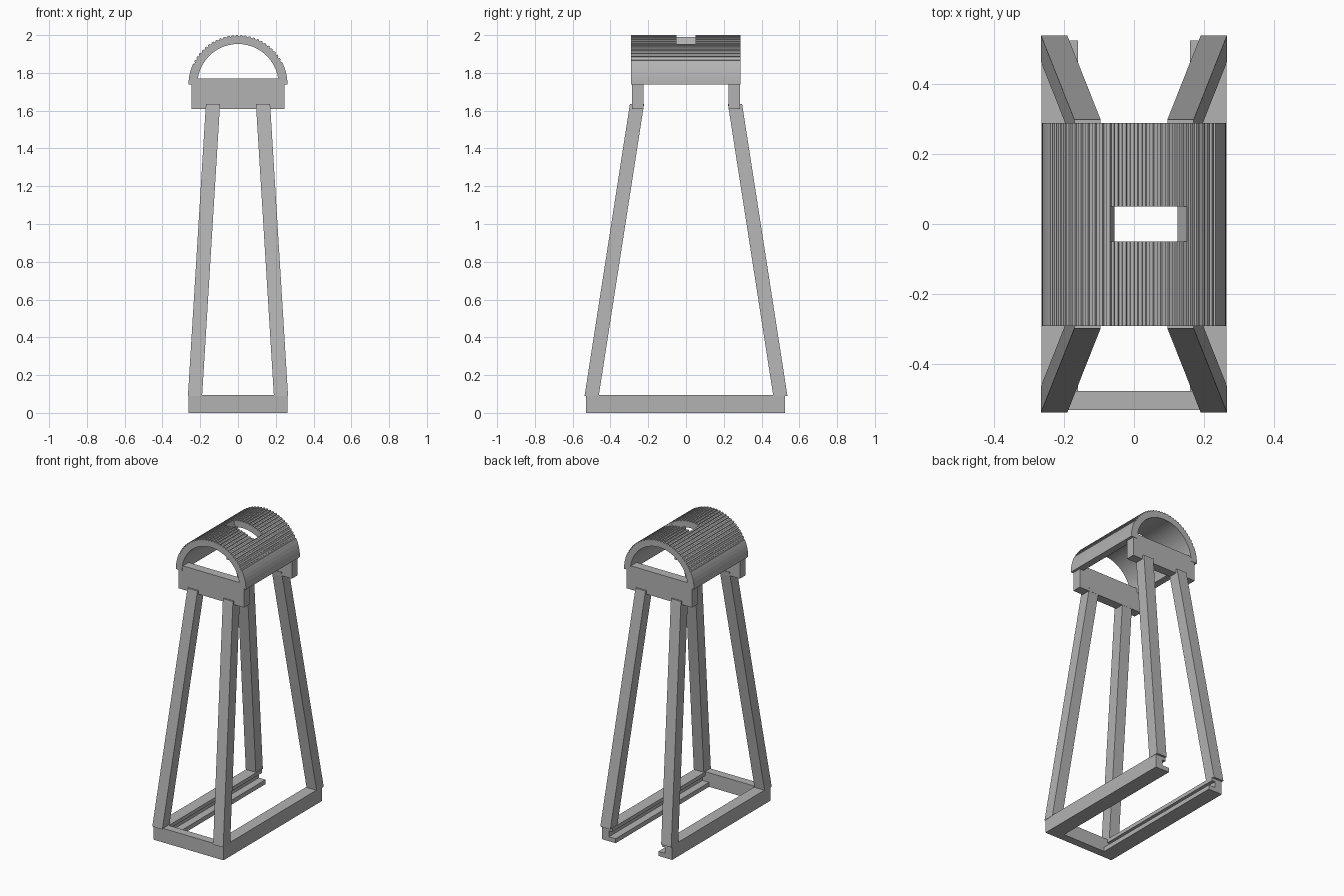
import bpy, bmesh
from math import sin, cos, radians

cube = bpy.data.objects.get("Cube")
if cube:
    bpy.data.objects.remove(cube, do_unlink=True)

grey = bpy.data.materials.new("plain grey")
grey.use_nodes = True
grey.diffuse_color = (0.45, 0.45, 0.45, 1)
grey.node_tree.nodes["Principled BSDF"].inputs["Base Color"].default_value = grey.diffuse_color


def loft(name, start, end):
    """Closed solid between two matching loops of points."""
    bm = bmesh.new()
    a = [bm.verts.new(p) for p in start]
    b = [bm.verts.new(p) for p in end]
    bm.faces.new(a)
    bm.faces.new(b)
    for i in range(len(a)):
        j = (i + 1) % len(a)
        bm.faces.new((a[i], a[j], b[j], b[i]))
    bmesh.ops.recalc_face_normals(bm, faces=bm.faces)
    mesh = bpy.data.meshes.new(name)
    bm.to_mesh(mesh)
    bm.free()
    mesh.materials.append(grey)
    obj = bpy.data.objects.new(name, mesh)
    bpy.context.collection.objects.link(obj)
    return obj


def extrude_y(name, profile, y0, y1):
    return loft(name, [(x, y0, z) for x, z in profile], [(x, y1, z) for x, z in profile])


def rect(x0, x1, z0, z1):
    return [(x0, z0), (x1, z0), (x1, z1), (x0, z1)]


# Ribbed half-round roof
AXIS_Z, RIB, VALLEY, INNER = 1.738, 0.262, 0.256, 0.215


def polar(r, deg):
    return (r * cos(radians(deg)), AXIS_Z + r * sin(radians(deg)))


outer = [polar(RIB, d) for d in range(0, 25, 5)]
for d in range(25, 155, 5):
    outer += [polar(RIB, d), polar(RIB, d + 2.3), polar(VALLEY, d + 2.7), polar(VALLEY, d + 4.6)]
outer += [polar(RIB, d) for d in range(155, 181, 5)]
inner = [polar(INNER, d) for d in range(180, -1, -5)]
roof = extrude_y("roof", outer + inner, -0.29, 0.288)

# Radial slot through the roof
arc = range(55, 106, 5)
wedge = [polar(0.3, d) for d in arc] + [polar(0.18, d) for d in reversed(arc)]
cutter = extrude_y("slot_cutter", wedge, -0.05, 0.05)
cutter.hide_render = True
cut = roof.modifiers.new("slot", 'BOOLEAN')
cut.operation = 'DIFFERENCE'
cut.solver = 'EXACT'
cut.object = cutter
bpy.context.view_layer.update()
cut_mesh = bpy.data.meshes.new_from_object(roof.evaluated_get(bpy.context.evaluated_depsgraph_get()))
roof.modifiers.clear()
roof.data = cut_mesh
bpy.data.objects.remove(cutter, do_unlink=True)

# End panels under the roof
for name, s in (("front", -1), ("back", 1)):
    extrude_y(name + "_panel", rect(-0.245, 0.245, 1.61, 1.77), s * 0.225, s * 0.286)

# Four leaning legs
def leg_ring(x, y, sx, sy, z, t=0.075):
    return [(sx * (x - a * t), sy * (y - b * t), z) for a, b in ((0, 0), (1, 0), (1, 1), (0, 1))]


for end, sy in (("front", -1), ("back", 1)):
    for side, sx in (("right", -1), ("left", 1)):
        loft(f"{end}_{side}_leg", leg_ring(0.265, 0.537, sx, sy, 0.09),
             leg_ring(0.17, 0.297, sx, sy, 1.635))

# Grooved base rails with an inner ledge
rail = [(0.263, 0), (0.263, 0.095), (0.185, 0.095), (0.185, 0.07),
        (0.21, 0.07), (0.21, 0.03), (0.16, 0.03), (0.16, 0)]
for side, sx in (("right", -1), ("left", 1)):
    extrude_y(side + "_base_rail", [(sx * x, z) for x, z in rail], -0.528, 0.523)

# Front base beam
extrude_y("front_base_beam", rect(-0.262, 0.262, 0, 0.095), -0.53, -0.475)
